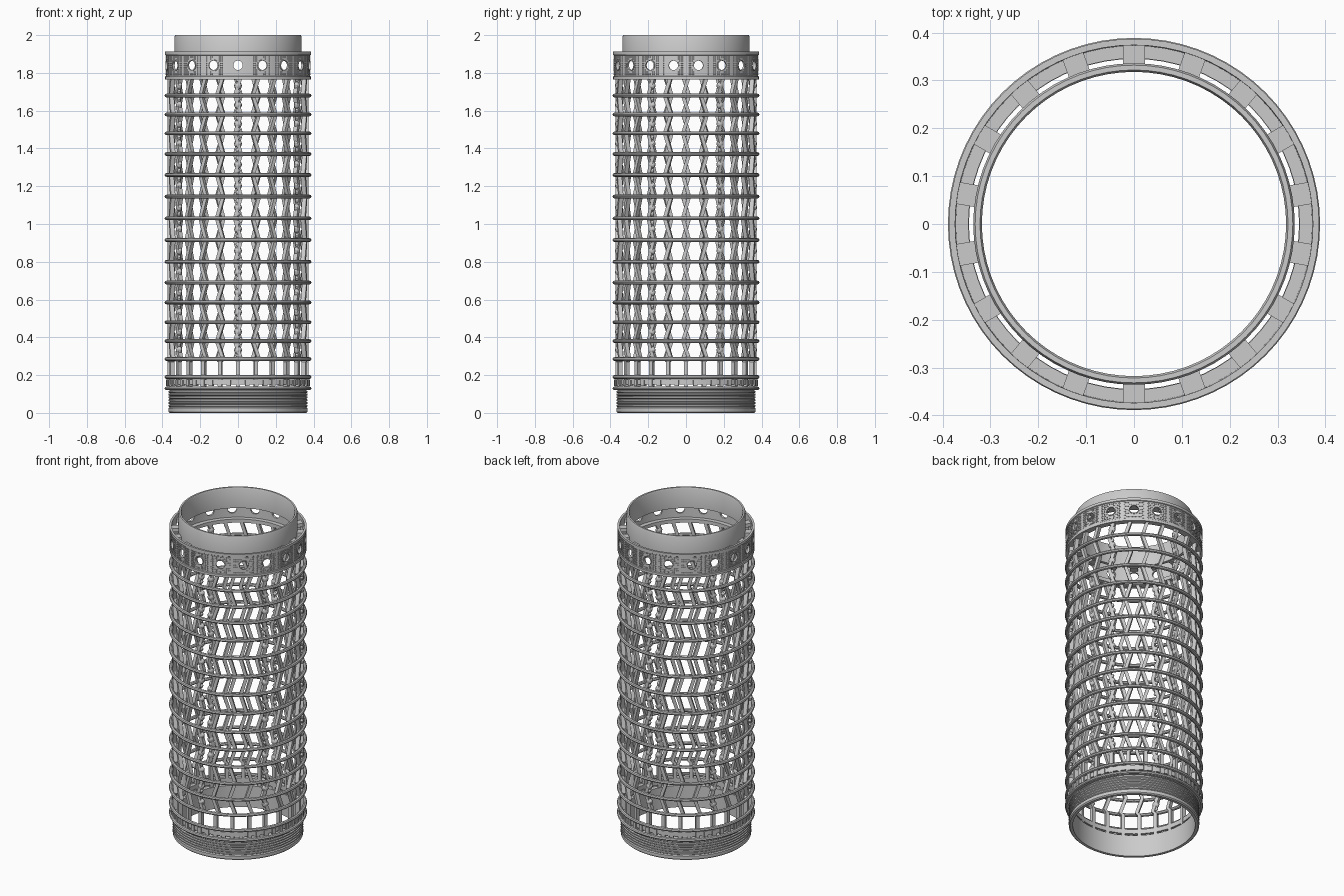
import bpy, bmesh
from math import sin, cos, pi, radians
from mathutils import Matrix, Vector

if "Cube" in bpy.data.objects:
    bpy.data.objects.remove(bpy.data.objects["Cube"])

SEG = 72
FRONT = -pi / 2


def finish(bm, name, smooth=True):
    bmesh.ops.recalc_face_normals(bm, faces=bm.faces)
    me = bpy.data.meshes.new(name)
    bm.to_mesh(me)
    bm.free()
    ob = bpy.data.objects.new(name, me)
    bpy.context.collection.objects.link(ob)
    if smooth:
        bpy.ops.object.select_all(action='DESELECT')
        bpy.context.view_layer.objects.active = ob
        ob.select_set(True)
        bpy.ops.object.shade_smooth_by_angle(angle=radians(35))
    return ob


def lathe(bm, profile, seg=SEG):
    """Revolve a closed (radius, z) profile around the z axis."""
    rows = [[bm.verts.new((r * cos(2 * pi * i / seg), r * sin(2 * pi * i / seg), z))
             for r, z in profile] for i in range(seg)]
    n = len(profile)
    for i in range(seg):
        a, b = rows[i], rows[(i + 1) % seg]
        for j in range(n):
            k = (j + 1) % n
            bm.faces.new((a[j], b[j], b[k], a[k]))


def tube(bm, r0, r1, z0, z1):
    lathe(bm, [(r0, z0), (r1, z0), (r1, z1), (r0, z1)])


def block(bm, ang, r0, r1, width, z0, z1):
    """Box whose depth runs radially at the given angle."""
    m = (Matrix.Rotation(ang, 4, 'Z') @ Matrix.Translation(((r0 + r1) / 2, 0, (z0 + z1) / 2))
         @ Matrix.Diagonal((r1 - r0, width, z1 - z0, 1)))
    bmesh.ops.create_cube(bm, size=1, matrix=m)


def slat(bm, path, r0, r1, width):
    """Flat bar following (angle, z) points on the cage."""
    prev = None
    for ang, z in path:
        d, t = Vector((cos(ang), sin(ang), 0)), Vector((-sin(ang), cos(ang), 0))
        ring = [bm.verts.new(d * r + t * s * width / 2 + Vector((0, 0, z)))
                for r, s in ((r0, -1), (r1, -1), (r1, 1), (r0, 1))]
        if prev:
            for j in range(4):
                k = (j + 1) % 4
                bm.faces.new((prev[j], prev[k], ring[k], ring[j]))
        else:
            bm.faces.new(ring)
        prev = ring
    bm.faces.new(prev)


# Threaded base collar
bm = bmesh.new()
prof = [(0.345, 0.0), (0.362, 0.0), (0.368, 0.006), (0.368, 0.025), (0.362, 0.03)]
for i in range(6):
    z = 0.034 + i * 0.015
    prof += [(0.368, z), (0.368, z + 0.007), (0.361, z + 0.010)]
prof += [(0.361, 0.122), (0.375, 0.122), (0.375, 0.135), (0.345, 0.135)]
lathe(bm, prof)
finish(bm, "base_collar")

# Low band with blocks just above the base
bm = bmesh.new()
tube(bm, 0.352, 0.374, 0.15, 0.178)
for i in range(48):
    block(bm, FRONT + i * 2 * pi / 48, 0.36, 0.38, 0.022, 0.142, 0.178)
finish(bm, "base_band", False)

# Horizontal cage hoops
hoops = [0.13, 0.19, 0.285, 0.38, 0.48, 0.585, 0.69, 0.80, 0.915, 1.03,
         1.145, 1.26, 1.37, 1.48, 1.58, 1.68]
bm = bmesh.new()
for z in hoops:
    lathe(bm, [(0.378 + 0.011 * cos(k * pi / 4), z + 0.010 * sin(k * pi / 4))
               for k in range(8)])
finish(bm, "cage_hoops")

# Zigzag upright slats, straight at the bottom row
levels = hoops[2:] + [1.785]
amp = radians(2.6)
bm = bmesh.new()
for i in range(24):
    a = FRONT + i * 2 * pi / 24
    path = [(a, 0.13), (a, 0.27)]
    path += [(a + amp * (-1) ** k, z) for k, z in enumerate(levels)]
    slat(bm, path, 0.350, 0.374, 0.020)
finish(bm, "zigzag_slats", False)

# Six columns of beads between the hoops
bm = bmesh.new()
for i in range(6):
    a = FRONT + i * pi / 3
    for z0, z1 in zip(levels[:-1], levels[1:]):
        for f, r in ((0.5, 0.021), (0.2, 0.013), (0.8, 0.013)):
            m = (Matrix.Rotation(a, 4, 'Z')
                 @ Matrix.Translation((0.361, 0, z0 + f * (z1 - z0)))
                 @ Matrix.Diagonal((0.75, 1, 1, 1)))
            bmesh.ops.create_uvsphere(bm, u_segments=10, v_segments=6, radius=r, matrix=m)
finish(bm, "bead_columns")

# Upper collar wall with round holes cut through
bm = bmesh.new()
lathe(bm, [(0.372, 1.765), (0.386, 1.765), (0.386, 1.78), (0.382, 1.783), (0.382, 1.893),
           (0.387, 1.896), (0.387, 1.912), (0.374, 1.912)])
collar = finish(bm, "upper_collar")
bm = bmesh.new()
for i in range(18):
    m = (Matrix.Rotation(FRONT + i * pi / 9, 4, 'Z') @ Matrix.Translation((0.38, 0, 1.84))
         @ Matrix.Rotation(pi / 2, 4, 'Y'))
    bmesh.ops.create_cone(bm, cap_ends=True, segments=20, radius1=0.026, radius2=0.026,
                          depth=0.08, matrix=m)
cutter = finish(bm, "hole_cutter", False)
cutter.hide_render = True
mod = collar.modifiers.new("holes", 'BOOLEAN')
mod.operation, mod.solver, mod.object = 'DIFFERENCE', 'EXACT', cutter
bpy.context.view_layer.objects.active = collar
bpy.ops.object.modifier_apply(modifier=mod.name)
bpy.data.objects.remove(cutter)

# Raised hole rims
bm = bmesh.new()
for i in range(18):
    rot = (Matrix.Rotation(FRONT + i * pi / 9, 4, 'Z') @ Matrix.Translation((0.379, 0, 1.84))
           @ Matrix.Rotation(pi / 2, 4, 'Y'))
    part = bmesh.new()
    lathe(part, [(0.025, -0.005), (0.031, -0.005), (0.031, 0.006), (0.025, 0.006)], 20)
    part.transform(rot)
    tmp = bpy.data.meshes.new("tmp")
    part.to_mesh(tmp)
    part.free()
    bm.from_mesh(tmp)
    bpy.data.meshes.remove(tmp)
finish(bm, "hole_rims")

# Fine knurled grid on the collar between the holes
bm = bmesh.new()
for i in range(18):
    for c in range(-7, 8):
        for k in range(-4, 5):
            da, dz = c * radians(1.18), k * 0.0115
            if (da * 0.382) ** 2 + dz ** 2 > 0.036 ** 2:
                block(bm, FRONT + i * pi / 9 + da, 0.380, 0.385, 0.0045,
                      1.836 + dz, 1.842 + dz)
finish(bm, "collar_knurling", False)

# Channel floor below the holes
bm = bmesh.new()
tube(bm, 0.346, 0.374, 1.768, 1.79)
finish(bm, "collar_floor")

# Neck tube and the blocks that carry it
bm = bmesh.new()
lathe(bm, [(0.318, 1.872), (0.336, 1.872), (0.336, 1.992), (0.332, 2.0),
           (0.322, 2.0), (0.318, 1.992)])
finish(bm, "neck")
bm = bmesh.new()
for i in range(18):
    block(bm, FRONT + i * pi / 9, 0.330, 0.376, 0.046, 1.868, 1.89)
finish(bm, "neck_brackets", False)
